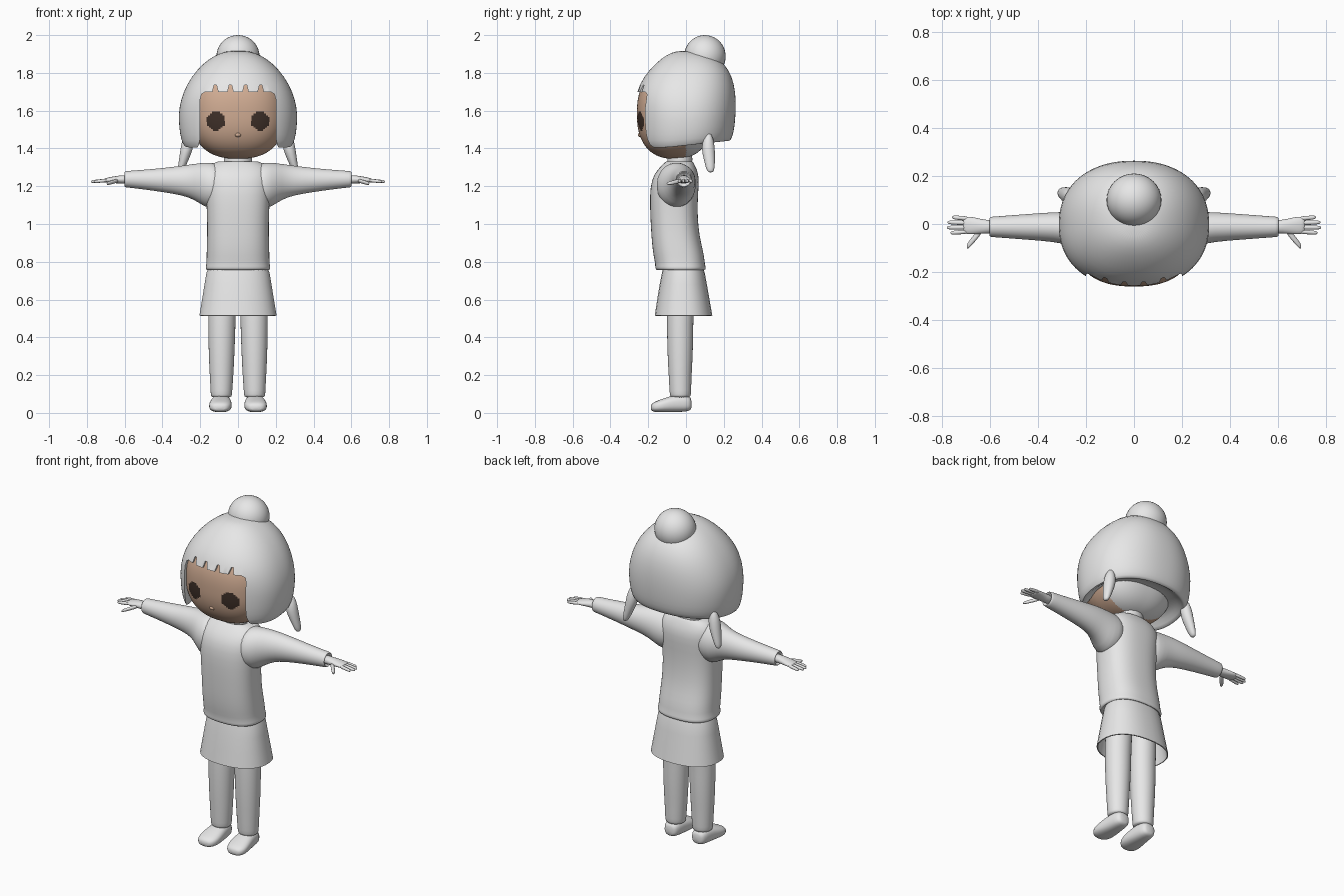
import bpy
import bmesh
from math import cos, sin, pi

cube = bpy.data.objects.get("Cube")
if cube:
    bpy.data.objects.remove(cube, do_unlink=True)


def material(name, color):
    mat = bpy.data.materials.new(name)
    mat.use_nodes = True
    mat.diffuse_color = (*color, 1)
    mat.node_tree.nodes["Principled BSDF"].inputs["Base Color"].default_value = (*color, 1)
    return mat


WHITE = material("plain white", (0.8, 0.8, 0.8))
SKIN = material("warm skin", (0.63, 0.41, 0.29))
DARK = material("dark brown", (0.05, 0.03, 0.022))


def new_object(name, bm, mat):
    """Turn a bmesh into a linked object with outward normals."""
    bmesh.ops.recalc_face_normals(bm, faces=bm.faces)
    mesh = bpy.data.meshes.new(name)
    bm.to_mesh(mesh)
    bm.free()
    mesh.materials.append(mat)
    obj = bpy.data.objects.new(name, mesh)
    bpy.context.collection.objects.link(obj)
    return obj


def activate(obj):
    bpy.ops.object.select_all(action="DESELECT")
    obj.select_set(True)
    bpy.context.view_layer.objects.active = obj


def finish(obj, mirror=False, subdivide=1):
    """Mirror, smooth and apply everything on the object."""
    if subdivide:
        obj.modifiers.new("smooth", "SUBSURF").levels = subdivide
    if mirror:
        obj.modifiers.new("mirror", "MIRROR").use_mirror_merge = False
    activate(obj)
    for mod in list(obj.modifiers):
        bpy.ops.object.modifier_apply(modifier=mod.name)
    bpy.ops.object.shade_smooth_by_angle(angle=0.8)
    return obj


def loft(name, rings, axis="Z", power=2.0, sides=32, caps=True, mat=WHITE):
    """Skin superellipse rings (position, centre a, centre b, radius a, radius b)."""
    place = {"Z": lambda t, a, b: (a, b, t),
             "X": lambda t, a, b: (t, a, b),
             "Y": lambda t, a, b: (a, t, b)}[axis]

    def bow(v):
        return (1 if v > 0 else -1) * abs(v) ** (2 / power)

    bm = bmesh.new()
    loops = []
    for t, a, b, ra, rb in rings:
        angles = [2 * pi * (i + 0.5) / sides for i in range(sides)]
        loops.append([bm.verts.new(place(t, a + ra * bow(cos(g)), b + rb * bow(sin(g))))
                      for g in angles])
    for low, high in zip(loops, loops[1:]):
        for i in range(sides):
            j = (i + 1) % sides
            bm.faces.new((low[i], low[j], high[j], high[i]))
    if caps:
        bm.faces.new(loops[0])
        bm.faces.new(loops[-1])
    return new_object(name, bm, mat)


def front_back(rows):
    """Convert (z, half width, front y, back y) into loft rings."""
    return [(z, 0, (f + b) / 2, w, (b - f) / 2) for z, w, f, b in rows]


def ball(name, centre, scale, mat=WHITE):
    bm = bmesh.new()
    bmesh.ops.create_uvsphere(bm, u_segments=32, v_segments=20, radius=1)
    bmesh.ops.scale(bm, vec=scale, verts=bm.verts)
    bmesh.ops.translate(bm, vec=centre, verts=bm.verts)
    return finish(new_object(name, bm, mat), subdivide=0)


# Head, with eyes painted on the faces and a plain nape
POWER = 2.4
head_rings = []
for k in range(1, 80):
    c = -cos(pi * k / 80)
    r = (1 - abs(c) ** POWER) ** (1 / POWER)
    head_rings.append((1.585 + 0.24 * c, 0, -0.06, 0.25 * r, 0.2 * r))
head = loft("head", head_rings, power=POWER, sides=128, mat=SKIN)
head.data.materials.append(DARK)
head.data.materials.append(WHITE)
for face in head.data.polygons:
    x, y, z = face.center
    if y > 0:
        face.material_index = 2
    elif y < -0.1 and (abs(x) - 0.118) ** 2 + (z - 1.545) ** 2 < 0.049 ** 2:
        face.material_index = 1
finish(head, subdivide=0)
ball("nose", (0, -0.241, 1.472), (0.016, 0.013, 0.012), SKIN)

# Hair helmet with a hollow underside
hair = loft("hair", front_back([
    (1.47, 0.19, -0.15, 0.16), (1.43, 0.25, -0.2, 0.205),
    (1.398, 0.276, -0.232, 0.225), (1.41, 0.293, -0.25, 0.24),
    (1.47, 0.308, -0.262, 0.253), (1.55, 0.315, -0.266, 0.261),
    (1.62, 0.312, -0.268, 0.265), (1.7, 0.29, -0.263, 0.262),
    (1.78, 0.247, -0.225, 0.245), (1.85, 0.186, -0.162, 0.205),
    (1.895, 0.12, -0.105, 0.14), (1.918, 0.055, -0.05, 0.06)]), power=2.25, sides=48)
for v in hair.data.vertices:
    if v.co.z < 1.5:
        v.co.z += 0.11 * max(0, v.co.y + 0.1) * min(1, (1.5 - v.co.z) / 0.08)
finish(hair)

# Face opening with a notched fringe, cut out of the hair
half = [(0.24, 1.36), (0.207, 1.42), (0.2, 1.46), (0.2, 1.66), (0.192, 1.688), (0.172, 1.7)]
outline = [(-x, z) for x, z in half]
for x in (-0.12, -0.04, 0.04, 0.12):
    outline += [(x - 0.015, 1.7), (x - 0.006, 1.737), (x + 0.006, 1.737), (x + 0.015, 1.7)]
outline += half[::-1]
bm = bmesh.new()
front = bm.faces.new([bm.verts.new((x, -0.4, z)) for x, z in outline])
solid = bmesh.ops.extrude_face_region(bm, geom=[front])
moved = [v for v in solid["geom"] if isinstance(v, bmesh.types.BMVert)]
bmesh.ops.translate(bm, vec=(0, 0.34, 0), verts=moved)
cutter = new_object("face_opening_cutter", bm, WHITE)
cutter.hide_render = True
cut = hair.modifiers.new("opening", "BOOLEAN")
cut.object = cutter
cut.operation = "DIFFERENCE"
cut.solver = "EXACT"
finish(hair, subdivide=0)
bpy.data.objects.remove(cutter, do_unlink=True)

# Bun and pigtails
ball("hair_bun", (0, 0.1, 1.888), (0.114, 0.11, 0.112))
finish(loft("pigtails", [
    (1.485, 0.262, 0.12, 0.01, 0.01), (1.45, 0.266, 0.118, 0.029, 0.028),
    (1.4, 0.27, 0.117, 0.035, 0.037), (1.34, 0.287, 0.124, 0.026, 0.03),
    (1.3, 0.299, 0.128, 0.02, 0.024), (1.28, 0.304, 0.13, 0.014, 0.018),
    (1.273, 0.306, 0.13, 0.006, 0.008)], sides=16), mirror=True)

# Neck and sweater
finish(loft("neck", [
    (1.27, 0, -0.035, 0.08, 0.07), (1.34, 0, -0.033, 0.075, 0.066),
    (1.42, 0, -0.03, 0.075, 0.066)]))
finish(loft("sweater_body", front_back([
    (0.765, 0.15, -0.14, 0.085), (0.752, 0.166, -0.155, 0.1),
    (0.768, 0.174, -0.165, 0.107), (0.785, 0.167, -0.162, 0.1),
    (0.83, 0.167, -0.172, 0.097), (0.9, 0.165, -0.181, 0.08),
    (0.98, 0.163, -0.186, 0.065), (1.1, 0.166, -0.192, 0.06),
    (1.2, 0.175, -0.19, 0.068), (1.265, 0.176, -0.17, 0.068),
    (1.31, 0.155, -0.13, 0.048), (1.332, 0.11, -0.105, 0.035),
    (1.334, 0.088, -0.1, 0.03), (1.315, 0.078, -0.09, 0.025)]), power=2.5))
finish(loft("sleeves", [
    (0.07, -0.055, 1.215, 0.1, 0.1), (0.15, -0.055, 1.2, 0.108, 0.128),
    (0.205, -0.038, 1.217, 0.088, 0.105), (0.26, -0.02, 1.228, 0.07, 0.086),
    (0.33, -0.012, 1.231, 0.062, 0.073), (0.45, -0.012, 1.234, 0.053, 0.057),
    (0.58, -0.012, 1.237, 0.043, 0.044), (0.6, -0.012, 1.237, 0.042, 0.043),
    (0.602, -0.012, 1.237, 0.034, 0.034), (0.58, -0.012, 1.237, 0.03, 0.03)],
    axis="X"), mirror=True)

# Hands: palm, four fingers and a thumb
finish(loft("palms", [
    (0.57, -0.012, 1.236, 0.029, 0.026), (0.62, -0.011, 1.236, 0.028, 0.022),
    (0.66, -0.008, 1.234, 0.036, 0.018), (0.7, -0.005, 1.231, 0.038, 0.013),
    (0.712, -0.005, 1.23, 0.03, 0.009)], axis="X", sides=16), mirror=True)


def digit(name, start, end, radius, spread=1.0):
    rings = []
    for f, size in ((0, 1), (0.5, 1), (0.85, 0.9), (0.97, 0.65), (1, 0.3)):
        x, y, z = (a + (b - a) * f for a, b in zip(start, end))
        rings.append((x, y, z, radius * size * spread, radius * size))
    finish(loft(name, rings, axis="X", sides=12), mirror=True)


for name, y, tip_y, tip_x in (("little_fingers", 0.022, 0.028, 0.757),
                              ("ring_fingers", 0.004, 0.007, 0.776),
                              ("middle_fingers", -0.014, -0.015, 0.778),
                              ("index_fingers", -0.031, -0.037, 0.763)):
    digit(name, (0.685, y, 1.232), (tip_x, tip_y, 1.224), 0.0095)
digit("thumbs", (0.63, -0.02, 1.232), (0.695, -0.095, 1.213), 0.011, 1.6)

# Skirt, open at the bottom
skirt = loft("skirt", front_back([
    (0.775, 0.155, -0.12, 0.088), (0.74, 0.168, -0.128, 0.1),
    (0.68, 0.178, -0.14, 0.111), (0.6, 0.191, -0.153, 0.125),
    (0.515, 0.205, -0.166, 0.14)]), power=2.3, caps=False)
wall = skirt.modifiers.new("cloth", "SOLIDIFY")
wall.thickness = 0.006
finish(skirt, subdivide=0)

# Legs and shoes
finish(loft("legs", [
    (0.08, 0.088, -0.03, 0.045, 0.045), (0.088, 0.088, -0.03, 0.056, 0.055),
    (0.105, 0.088, -0.03, 0.057, 0.057), (0.2, 0.087, -0.031, 0.063, 0.061),
    (0.3, 0.087, -0.031, 0.068, 0.067), (0.42, 0.086, -0.031, 0.072, 0.07),
    (0.52, 0.085, -0.031, 0.073, 0.07), (0.74, 0.083, -0.02, 0.076, 0.075)],
    sides=24), mirror=True)
finish(loft("shoes", [
    (0.03, 0.09, 0.046, 0.025, 0.025), (0.018, 0.09, 0.05, 0.044, 0.042),
    (-0.04, 0.09, 0.052, 0.051, 0.048), (-0.09, 0.091, 0.045, 0.058, 0.042),
    (-0.14, 0.094, 0.036, 0.062, 0.033), (-0.172, 0.096, 0.031, 0.05, 0.026),
    (-0.187, 0.096, 0.028, 0.028, 0.014)], axis="Y", power=2.5, sides=24), mirror=True)
